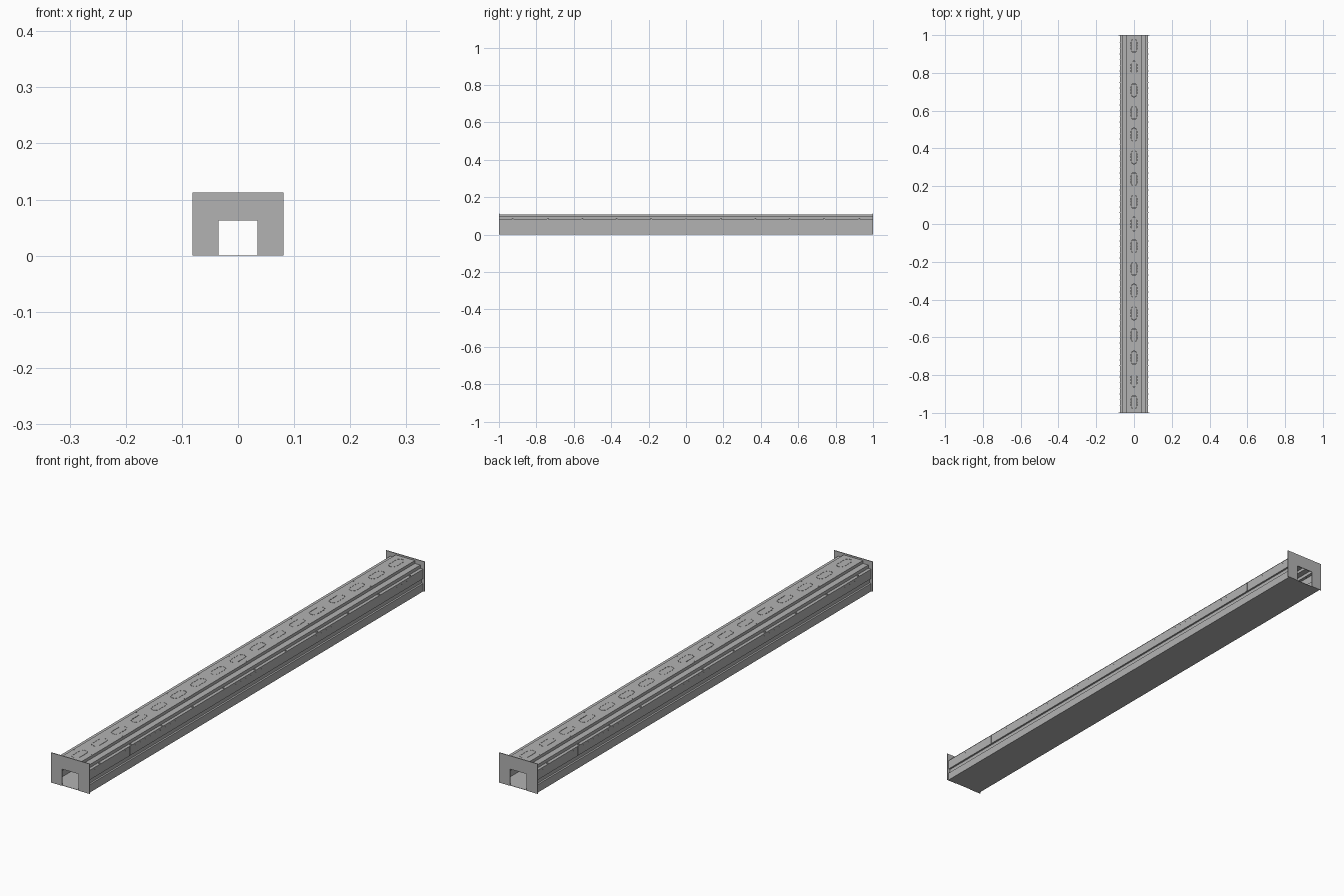
import bpy, bmesh
from math import pi
from mathutils import Matrix, Vector

cube = bpy.data.objects.get("Cube")
if cube:
    bpy.data.objects.remove(cube)

steel = bpy.data.materials.new("grey_steel")
steel.use_nodes = True
GREY = (0.45, 0.45, 0.45, 1)
steel.diffuse_color = GREY
steel.node_tree.nodes["Principled BSDF"].inputs["Base Color"].default_value = GREY

LENGTH = 2.0
PLATE = 0.003
DECK_Z, STEP_Z, LEDGE_Z = 0.107, 0.096, 0.084
DECK_X, STEP_X, WALL_X = 0.040, 0.063, 0.075


def finish(bm, name):
    bmesh.ops.recalc_face_normals(bm, faces=bm.faces)
    mesh = bpy.data.meshes.new(name)
    bm.to_mesh(mesh)
    bm.free()
    mesh.materials.append(steel)
    obj = bpy.data.objects.new(name, mesh)
    bpy.context.collection.objects.link(obj)
    return obj


def add_box(bm, centre, size, turn=0):
    m = (Matrix.Translation(centre) @ Matrix.Rotation(turn, 4, "Z")
         @ Matrix.Diagonal((*size, 1)))
    bmesh.ops.create_cube(bm, size=1, matrix=m)


def add_stud(bm, centre, radius, height, sideways=False):
    m = Matrix.Translation(centre)
    if sideways:
        m = m @ Matrix.Rotation(pi / 2, 4, "Y")
    bmesh.ops.create_cone(bm, cap_ends=True, segments=8, radius1=radius,
                          radius2=radius, depth=height, matrix=m)


def extrude_profile(points, y0, y1, name, capped=False):
    bm = bmesh.new()
    front = [bm.verts.new((x, y0, z)) for x, z in points]
    back = [bm.verts.new((x, y1, z)) for x, z in points]
    for i in range(len(points)):
        j = (i + 1) % len(points)
        bm.faces.new((front[i], front[j], back[j], back[i]))
    if capped:
        bm.faces.new(front)
        bm.faces.new(back)
    return finish(bm, name)


def mirrored(half):
    return half + [(-x, z) for x, z in reversed(half)]


# Folded sheet body: floor, grooved walls, stepped shoulders and top deck
groove_x = WALL_X - 0.007
half = [(WALL_X, 0), (WALL_X, 0.030), (groove_x, 0.030), (groove_x, 0.048),
        (WALL_X, 0.048), (WALL_X, LEDGE_Z), (STEP_X, LEDGE_Z),
        (STEP_X, STEP_Z), (DECK_X, STEP_Z), (DECK_X, DECK_Z)]
end = LENGTH / 2 - PLATE / 2
body = extrude_profile(mirrored(half), -end, end, "channel_body")
solid = body.modifiers.new("sheet", "SOLIDIFY")
solid.thickness = 0.0016
solid.offset = -1

# Perforated knock-out outlines cut into the deck
bm = bmesh.new()
SLOTS = 17
for i in range(SLOTS):
    y = -0.944 + i * 1.888 / (SLOTS - 1)
    for side in (-1, 1):
        for k in (-1, 0, 1):
            add_box(bm, (side * 0.015, y + k * 0.015, DECK_Z), (0.0015, 0.011, 0.01))
        add_box(bm, (0, y + side * 0.035, DECK_Z), (0.012, 0.0015, 0.01))
        for other in (-1, 1):
            add_box(bm, (side * 0.011, y + other * 0.030, DECK_Z),
                    (0.0015, 0.007, 0.01), side * other * pi / 4)
cutter = finish(bm, "slit_cutter")
cutter.hide_render = True
cut = body.modifiers.new("slits", "BOOLEAN")
cut.operation = "DIFFERENCE"
cut.solver = "EXACT"
cut.object = cutter
bpy.context.view_layer.objects.active = body
for name in ("sheet", "slits"):
    bpy.ops.object.modifier_apply(modifier=name)
bpy.data.objects.remove(cutter)

# Notched end plates
notch = mirrored([(0.035, 0.063), (0.035, 0), (0.081, 0), (0.081, 0.113)])
for name, y in (("front_end_plate", -LENGTH / 2), ("back_end_plate", LENGTH / 2 - PLATE)):
    extrude_profile(notch, y, y + PLATE, name, capped=True)

# Screw heads on the ledges and deck edges, small rivets along the walls
screws, rivets = bmesh.new(), bmesh.new()
for side in (-1, 1):
    for i in range(11):
        y = -0.925 + i * 0.185
        add_stud(screws, Vector((side * 0.069, y, LEDGE_Z)), 0.004, 0.005)
        add_stud(screws, Vector((side * 0.036, y, DECK_Z)), 0.002, 0.002)
    for i in range(65):
        y = -0.96 + i * 0.03
        add_stud(rivets, Vector((side * WALL_X, y, 0.076)), 0.0015, 0.001, True)
finish(screws, "ledge_screws")
finish(rivets, "wall_rivets")

# Joint straps where the wall panels meet
bm = bmesh.new()
for side in (-1, 1):
    for y in (-0.75, 0.06, 0.75):
        add_box(bm, (side * WALL_X, y, 0.066), (0.001, 0.006, 0.034))
finish(bm, "joint_straps")
